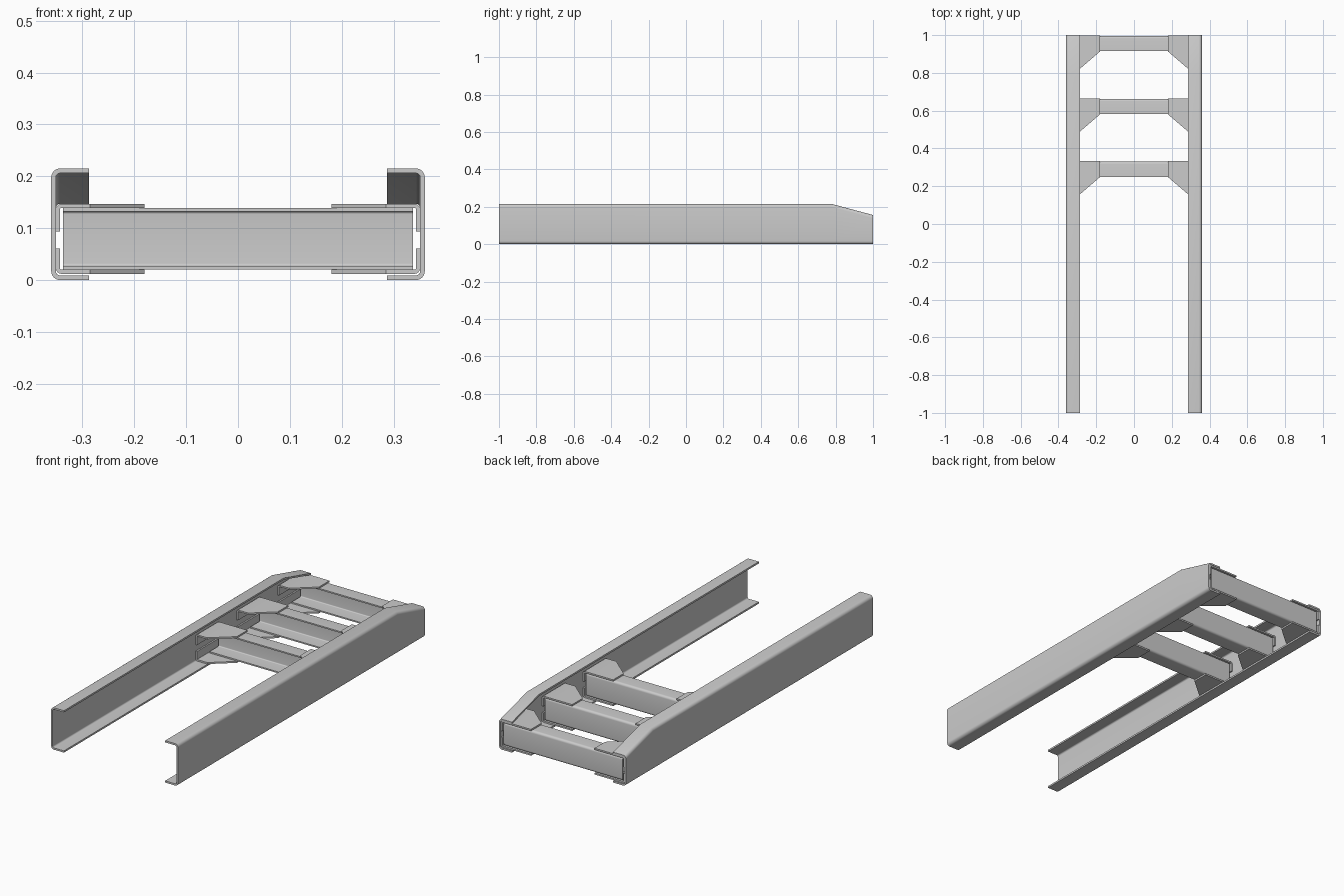
import bpy, bmesh, math
from mathutils import Vector

if "Cube" in bpy.data.objects:
    bpy.data.objects.remove(bpy.data.objects["Cube"])


def bent_sheet(path, t, r, steps=6):
    """Cross-section of folded sheet: outer points (counter-clockwise) and inner points."""
    pts = [Vector(p) for p in path]
    right = lambda a, b: Vector(((b - a).y, -(b - a).x)).normalized()
    outer, inner = [], []

    def add(p, n):
        outer.append(p)
        inner.append(p - n * t)

    add(pts[0], right(pts[0], pts[1]))
    for a, b, c in zip(pts, pts[1:], pts[2:]):
        n0, n1 = right(a, b), right(b, c)
        if n0.dot(n1) > 0.99:            # straight run
            add(b, n0)
            continue
        centre = b - (n0 + n1) * r       # right-angle bend
        for i in range(steps + 1):
            k = math.pi / 2 * i / steps
            n = n0 * math.cos(k) + n1 * math.sin(k)
            add(centre + n * r, n)
    add(pts[-1], right(pts[-2], pts[-1]))
    return outer, inner


def loft(name, stations, mirror=False):
    """Join rings of 3D points; each ring is (outer list, inner list)."""
    bm = bmesh.new()
    rings = []
    for outer, inner in stations:
        rings.append([bm.verts.new(p) for p in outer + inner[::-1]])
    n = len(rings[0])
    for a, b in zip(rings, rings[1:]):
        for i in range(n):
            j = (i + 1) % n
            bm.faces.new((a[i], a[j], b[j], b[i]))
    for ring in (rings[0], rings[-1]):   # end caps as quads
        for i in range(n // 2 - 1):
            bm.faces.new((ring[i], ring[i + 1], ring[n - 2 - i], ring[n - 1 - i]))
    bmesh.ops.recalc_face_normals(bm, faces=bm.faces[:])
    me = bpy.data.meshes.new(name)
    bm.to_mesh(me)
    bm.free()
    ob = bpy.data.objects.new(name, me)
    bpy.context.collection.objects.link(ob)
    bpy.ops.object.select_all(action='DESELECT')
    ob.select_set(True)
    bpy.context.view_layer.objects.active = ob
    bpy.ops.object.shade_smooth_by_angle(angle=math.radians(25))
    if mirror:
        ob.modifiers.new("Mirror", 'MIRROR').use_mirror_merge = False
    return ob


# Side rails: channels open inward, tapering down at the back
def rail_ring(y, h):
    section = bent_sheet([(0.287, 0), (0.36, 0), (0.36, h), (0.287, h)], 0.009, 0.017)
    return [[(p.x, y, p.y) for p in side] for side in section]


loft("side_rails", [rail_ring(-1, 0.215), rail_ring(0.78, 0.215), rail_ring(1, 0.156)], True)


# Gusset: plate with a diagonal front edge and a lip folded along the rail
def gusset(name, path, y):
    section = bent_sheet(path, 0.008, 0.011)

    def front(x):
        return y - 0.085 - 0.09 * min(1, (x - 0.18) / 0.105)

    loft(name, [[[(p.x, front(p.x), p.y) for p in s] for s in section],
                [[(p.x, y, p.y) for p in s] for s in section]], True)


for i, y in enumerate((0.333, 0.665, 0.998), 1):
    # Crossmember: channel open toward the front
    section = bent_sheet([(y - 0.083, 0.02), (y - 0.003, 0.02),
                          (y - 0.003, 0.139), (y - 0.083, 0.139)], 0.007, 0.012)
    loft(f"crossmember_{i}", [[[(x, p.x, p.y) for p in s] for s in section]
                              for x in (-0.337, 0.337)])
    gusset(f"upper_gussets_{i}", [(0.351, 0.094), (0.351, 0.147), (0.285, 0.147), (0.18, 0.147)], y)
    gusset(f"lower_gussets_{i}", [(0.18, 0.012), (0.285, 0.012), (0.351, 0.012), (0.351, 0.061)], y)
